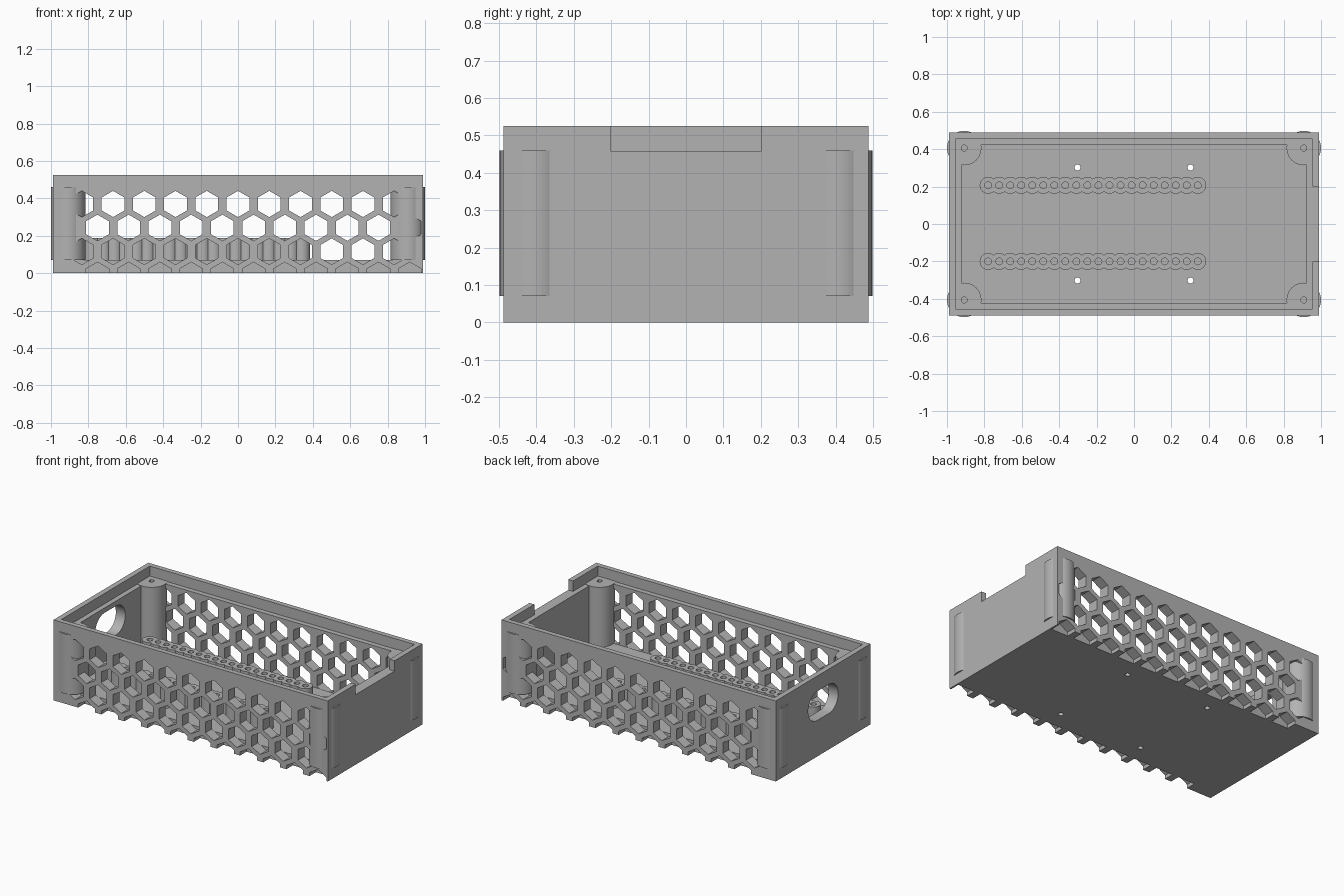
import bpy, bmesh, math
from mathutils import Matrix, Vector

if "Cube" in bpy.data.objects:
    bpy.data.objects.remove(bpy.data.objects["Cube"], do_unlink=True)

grey = bpy.data.materials.new("printed grey plastic")
grey.use_nodes = True
grey.diffuse_color = (0.45, 0.45, 0.45, 1)
grey.node_tree.nodes["Principled BSDF"].inputs["Base Color"].default_value = grey.diffuse_color

HX, HY, H = 0.99, 0.488, 0.525      # outer half sizes and height
IX, IY = 0.922, 0.422               # inner cavity
LX, LY, LEDGE = 0.955, 0.455, 0.457  # lid recess
FLOOR = 0.07
PITCH, ROW, HEX = 0.167, 0.127, 0.07


def box(bm, lo, hi):
    lo, hi = Vector(lo), Vector(hi)
    m = Matrix.Translation((lo + hi) / 2) @ Matrix.Diagonal((*(hi - lo), 1))
    bmesh.ops.create_cube(bm, size=1, matrix=m)


def cylinder(bm, x, y, r, z0, z1, sides=48):
    bmesh.ops.create_cone(bm, cap_ends=True, segments=sides, radius1=r, radius2=r,
                          depth=z1 - z0, matrix=Matrix.Translation((x, y, (z0 + z1) / 2)))


def prism(bm, points, offset):
    """Extrude a closed outline along the offset vector."""
    face = bm.faces.new([bm.verts.new(p) for p in points])
    new = bmesh.ops.extrude_face_region(bm, geom=[face], use_keep_orig=True)["geom"]
    bmesh.ops.translate(bm, vec=offset, verts=[v for v in new if isinstance(v, bmesh.types.BMVert)])


def make(name, bm):
    bmesh.ops.recalc_face_normals(bm, faces=bm.faces)
    mesh = bpy.data.meshes.new(name)
    bm.to_mesh(mesh)
    bm.free()
    mesh.materials.append(grey)
    ob = bpy.data.objects.new(name, mesh)
    bpy.context.collection.objects.link(ob)
    return ob


def cut(ob, bm, self_overlap=False):
    """Subtract a temporary cutter from an object."""
    cutter = make("cutter", bm)
    cutter.hide_render = True
    mod = ob.modifiers.new("cut", "BOOLEAN")
    mod.operation, mod.solver, mod.object = "DIFFERENCE", "EXACT", cutter
    mod.use_self = self_overlap
    bpy.context.view_layer.objects.active = ob
    bpy.ops.object.modifier_apply(modifier=mod.name)
    bpy.data.objects.remove(cutter, do_unlink=True)


def smooth(ob):
    bpy.ops.object.select_all(action="DESELECT")
    ob.select_set(True)
    bpy.context.view_layer.objects.active = ob
    bpy.ops.object.shade_smooth_by_angle(angle=math.radians(30))


# Case body with cavity, lid recess and the notch in the left end
bm = bmesh.new()
box(bm, (-HX, -HY, 0), (HX, HY, H))
case = make("case_body", bm)
for lo, hi in (((-IX, -IY, FLOOR), (IX, IY, 1)),
               ((-LX, -LY, LEDGE), (LX, LY, 1)),
               ((LX - 0.02, -0.2, LEDGE), (HX + 0.1, 0.2, 1))):
    bm = bmesh.new()
    box(bm, lo, hi)
    cut(case, bm)

# Honeycomb vents in both long walls, the lowest row notching the bottom edge
bm = bmesh.new()
for side in (-1, 1):
    for row in range(4):
        z = 0.37 - row * ROW
        for k in range(-5, 6):
            x = (k + 0.5 * (row % 2)) * PITCH
            outline = [(x + HEX * math.sin(i * math.pi / 3), side * IY,
                        z + HEX * math.cos(i * math.pi / 3)) for i in range(6)]
            prism(bm, outline, (0, side * 0.1, 0))
cut(case, bm)

# Rounded cable slot in the right end
bm = bmesh.new()
slot = []
for i in range(40):
    a = (i + 0.5) * math.tau / 40
    slot.append((-HX - 0.1, math.copysign(0.06, math.cos(a)) + 0.095 * math.cos(a),
                 0.33 + 0.095 * math.sin(a)))
prism(bm, slot, (0.25, 0, 0))
cut(case, bm)

# Mounting holes through the floor
bm = bmesh.new()
for x in (-0.302, 0.302):
    for y in (-0.302, 0.302):
        cylinder(bm, x, y, 0.016, -0.1, 0.2, 24)
cut(case, bm)
smooth(case)

# Corner screw posts, bulging slightly through the walls
for sx, x_name in ((-1, "right"), (1, "left")):
    for sy, y_name in ((-1, "front"), (1, "back")):
        x, y = sx * 0.908, sy * 0.406
        bm = bmesh.new()
        cylinder(bm, x, y, 0.092, FLOOR, 0.46, 64)
        post = make(f"{y_name}_{x_name}_screw_post", bm)
        bm = bmesh.new()
        cylinder(bm, x, y, 0.016, 0.2, 0.6, 24)
        cut(post, bm)
        smooth(post)

# Two rows of merged bosses with blind holes
for y, name in ((-0.2, "front_boss_row"), (0.207, "back_boss_row")):
    bm, holes = bmesh.new(), bmesh.new()
    for i in range(20):
        x = -0.78 + i * 0.059
        cylinder(bm, x, y, 0.045, FLOOR - 0.01, 0.187, 32)
        cylinder(holes, x, y, 0.018, 0.09, 0.3, 20)
    row = make(name, bm)
    cut(row, holes, True)
    smooth(row)
